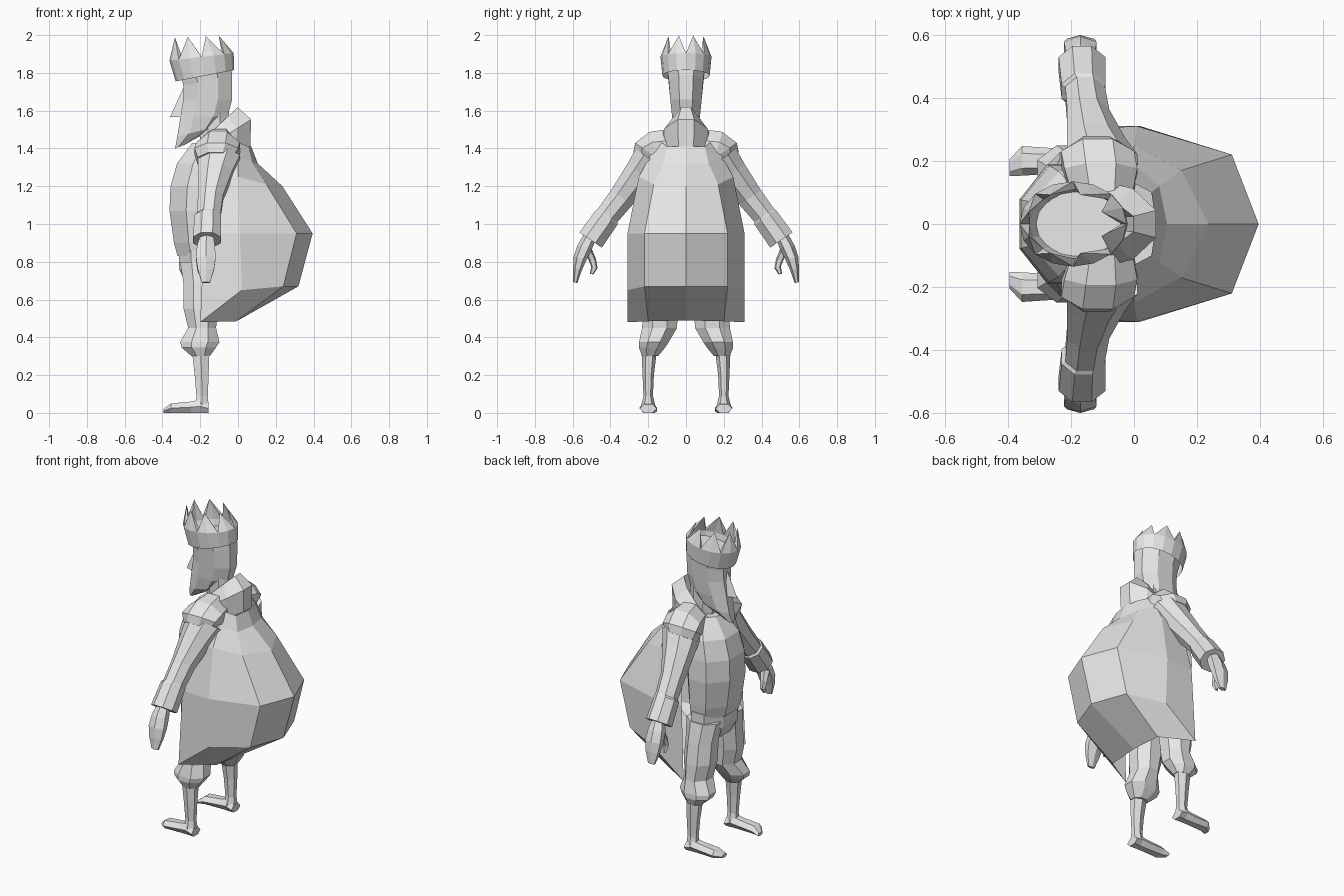
import bpy, bmesh, math
from mathutils import Vector

if "Cube" in bpy.data.objects:
    bpy.data.objects.remove(bpy.data.objects["Cube"])

grey = bpy.data.materials.new("light_grey")
grey.diffuse_color = (0.8, 0.8, 0.8, 1)
grey.use_nodes = True
grey.node_tree.nodes["Principled BSDF"].inputs["Base Color"].default_value = grey.diffuse_color


def make(name, verts, faces, mirror=False, closed=True):
    """Mesh object with flat faces, optionally mirrored to the other side."""
    bm = bmesh.new()
    vs = [bm.verts.new(v) for v in verts]
    for f in faces:
        bm.faces.new([vs[i] for i in f])
    bmesh.ops.remove_doubles(bm, verts=bm.verts, dist=0.0005)
    if closed:
        bmesh.ops.recalc_face_normals(bm, faces=bm.faces)
    me = bpy.data.meshes.new(name)
    bm.to_mesh(me)
    bm.free()
    me.materials.append(grey)
    ob = bpy.data.objects.new(name, me)
    bpy.context.collection.objects.link(ob)
    if mirror:
        mod = ob.modifiers.new("mirror", 'MIRROR')
        mod.use_axis = (False, True, False)
        mod.use_mirror_merge = not closed
    return ob


def loft(name, sections, n=8, mirror=False, phase=0.5):
    """Capped skin through sections given as (centre, half axis u, half axis v)."""
    verts, faces = [], []
    for c, u, v in sections:
        for i in range(n):
            a = 2 * math.pi * (i + phase) / n
            verts.append(Vector(c) + Vector(u) * math.cos(a) + Vector(v) * math.sin(a))
    for r in range(len(sections) - 1):
        for i in range(n):
            j = (i + 1) % n
            faces.append((r * n + i, r * n + j, (r + 1) * n + j, (r + 1) * n + i))
    faces += [tuple(range(n)), tuple(range(len(verts) - n, len(verts)))]
    return make(name, verts, faces, mirror)


def level(x0, x1, y, ry, z, dz=0):
    """Upright section from x0 to x1; dz lifts its back edge."""
    return ((x0 + x1) / 2, y, z), ((x1 - x0) / 2, 0, dz), (0, ry, 0)


def slanted(x, y, z, a, b, down=(0.56, -0.82)):
    """Section across a limb that runs outward and down."""
    return (x, y, z), (a, 0, 0), (0, -down[1] * b, down[0] * b)


# torso and hips
loft("tunic", [level(-.33, -.07, 0, .18, .83), level(-.35, -.06, 0, .19, .9),
               level(-.375, -.05, 0, .205, 1.07), level(-.37, -.04, 0, .2, 1.2),
               level(-.335, -.02, 0, .18, 1.32), level(-.25, -.02, 0, .11, 1.43)])
loft("hips", [level(-.32, -.09, 0, .19, .86), level(-.32, -.09, 0, .19, .76),
              level(-.28, -.12, 0, .12, .68)])

# legs and feet
loft("trouser_leg", [level(-.315, -.09, .1, .09, .8), level(-.295, -.1, .12, .095, .68),
                     level(-.295, -.1, .135, .1, .55), level(-.27, -.11, .14, .1, .45),
                     level(-.315, -.09, .17, .085, .375), level(-.305, -.11, .18, .075, .345),
                     level(-.25, -.145, .19, .045, .3)], mirror=True)
loft("shin", [level(-.25, -.145, .195, .04, .32), level(-.235, -.15, .2, .03, .2),
              level(-.225, -.155, .2, .025, .09), level(-.23, -.15, .2, .04, .03)],
     n=6, mirror=True)


def foot_section(x, y, w, h):
    return (x, y, h / 2), (0, w, 0), (0, 0, h * .577)


loft("foot", [foot_section(-.155, .2, .045, .045), foot_section(-.2, .2, .04, .07),
              foot_section(-.25, .2, .04, .06), foot_section(-.355, .2, .047, .05),
              foot_section(-.395, .178, .026, .02)], n=6, phase=0, mirror=True)

# arms with wide shoulders and cuffs
loft("shoulder", [((-.1, .07, 1.4), (.1, 0, 0), (0, .03, .11)),
                  ((-.105, .165, 1.395), (.125, 0, 0), (0, .03, .1)),
                  slanted(-.115, .205, 1.385, .125, .085),
                  slanted(-.12, .215, 1.335, .1, .085)], mirror=True)
loft("sleeve", [slanted(-.1, .19, 1.345, .12, .1), slanted(-.12, .245, 1.27, .1, .088),
                slanted(-.145, .34, 1.14, .072, .075), slanted(-.155, .415, 1.045, .068, .068),
                slanted(-.16, .42, 1.035, .075, .075), slanted(-.165, .505, .915, .08, .078)],
     mirror=True)
flat = (.2, -.98)
loft("hand", [slanted(-.165, .51, .93, .04, .035), slanted(-.17, .535, .88, .055, .04, flat),
              slanted(-.17, .56, .82, .06, .035, flat), slanted(-.17, .575, .76, .05, .024, flat),
              slanted(-.17, .587, .69, .025, .012, flat)], n=6, mirror=True)
loft("thumb", [slanted(-.19, .525, .87, .03, .025, (-.3, -.95)),
               slanted(-.2, .495, .81, .022, .02, (-.3, -.95)),
               slanted(-.2, .485, .77, .018, .018, flat),
               slanted(-.2, .5, .735, .01, .01, flat)], n=5, mirror=True)

# cape: half grid running from the back centre line to the front edge
rows = [[(.07, 0, 1.41), (.055, .1, 1.41), (-.02, .14, 1.44), (-.12, .17, 1.43)],
        [(.105, 0, 1.32), (.08, .12, 1.32), (0, .19, 1.36), (-.12, .21, 1.36)],
        [(.235, 0, 1.2), (.15, .17, 1.21), (0, .25, 1.25), (-.15, .25, 1.22)],
        [(.395, 0, .95), (.31, .22, .95), (.01, .31, .95), (-.18, .3, .95)],
        [(.32, 0, .67), (.24, .22, .67), (.02, .31, .65), (-.2, .31, .48)],
        [(0, 0, .49), (-.01, .2, .485), (-.2, .31, .48)]]
cells = [(r * 4 + c, (r + 1) * 4 + c, (r + 1) * 4 + c + 1, r * 4 + c + 1)
         for r in range(5) for c in range(3) if (r, c) != (4, 2)]
cells.append((18, 22, 19))
make("cape", [p for row in rows for p in row], cells, mirror=True, closed=False)

# thick collar, high at the nape and low on the chest
loft("collar", [level(-.24, -.03, 0, .07, 1.42, .08), level(-.28, .005, 0, .08, 1.49, .135),
                level(-.33, .08, 0, .14, 1.43, .13), level(-.34, .075, 0, .13, 1.335, .08)],
     n=10)

# neck, head with beard, and nose
loft("neck", [level(-.2, -.04, 0, .06, 1.36), level(-.22, -.04, 0, .065, 1.6)])
loft("head", [level(-.32, -.03, 0, .11, 1.84, .03), level(-.3, -.02, 0, .1, 1.76, .03),
              level(-.3, -.02, 0, .09, 1.66), level(-.315, -.045, 0, .08, 1.57),
              level(-.33, -.1, 0, .065, 1.49, .03), level(-.335, -.28, 0, .02, 1.41, .01)])
make("nose", [(-.29, 0, 1.72), (-.28, .035, 1.57), (-.28, -.035, 1.57), (-.36, 0, 1.565)],
     [(0, 1, 3), (0, 3, 2), (1, 2, 3), (0, 2, 1)])

# crown: double wall band with eight points leaning inward
N = 16
verts, faces = [], []
for cx, rx, ry, z, dz in ((-.175, .155, .125, 1.785, .03), (-.193, .17, .135, 1.885, .02),
                          (-.218, .125, .1, 1.993, .005),
                          (-.185, .145, .11, 1.875, .02), (-.175, .13, .1, 1.82, .02)):
    for i in range(N):
        a = 2 * math.pi * i / N
        verts.append((cx + rx * math.cos(a), ry * math.sin(a), z + dz * math.cos(a)))
for i in range(N):
    j = (i + 1) % N
    faces.append((i, j, N + j, N + i))
    faces.append((3 * N + i, 3 * N + j, 4 * N + j, 4 * N + i))
for i in range(1, N, 2):
    p, q, tip = i - 1, (i + 1) % N, 2 * N + i
    o, n = N, 3 * N
    faces += [(o + p, o + i, tip), (o + i, o + q, tip), (n + p, tip, n + i), (n + i, tip, n + q),
              (o + p, tip, n + p), (o + q, n + q, tip)]
make("crown", verts, faces)
